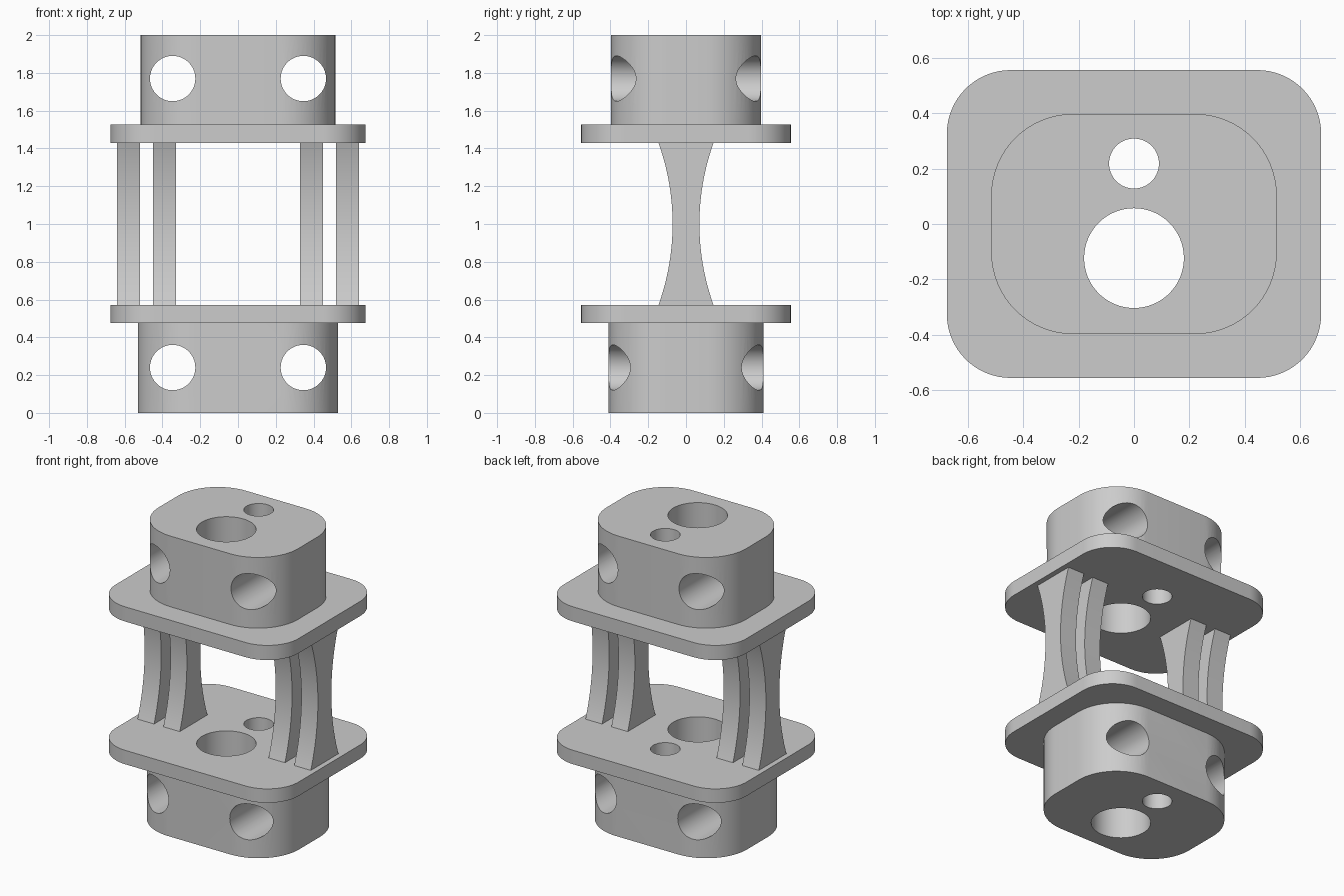
import bpy, bmesh, math
from mathutils import Matrix, Vector

default = bpy.data.objects.get("Cube")
if default:
    bpy.data.objects.remove(default, do_unlink=True)

GREY = 0.604
grey = bpy.data.materials.new("plain grey")
grey.use_nodes = True
grey.diffuse_color = (GREY, GREY, GREY, 1)
grey.node_tree.nodes["Principled BSDF"].inputs["Base Color"].default_value = (GREY, GREY, GREY, 1)


def make_object(name, bm):
    bmesh.ops.recalc_face_normals(bm, faces=bm.faces)
    mesh = bpy.data.meshes.new(name)
    bm.to_mesh(mesh)
    bm.free()
    mesh.materials.append(grey)
    obj = bpy.data.objects.new(name, mesh)
    bpy.context.collection.objects.link(obj)
    return obj


def activate(obj):
    bpy.ops.object.select_all(action="DESELECT")
    obj.select_set(True)
    bpy.context.view_layer.objects.active = obj


def rounded_block(name, half_x, half_y, radius, z0, z1):
    """Box with rounded upright corners."""
    bm = bmesh.new()
    bmesh.ops.create_cube(bm, size=2)
    bmesh.ops.scale(bm, vec=(half_x, half_y, (z1 - z0) / 2), verts=bm.verts)
    bmesh.ops.translate(bm, vec=(0, 0, (z0 + z1) / 2), verts=bm.verts)
    upright = [e for e in bm.edges if abs(e.verts[0].co.z - e.verts[1].co.z) > 0.01]
    bmesh.ops.bevel(bm, geom=upright, offset=radius, segments=16, profile=0.5, affect="EDGES")
    return make_object(name, bm)


def drill(obj, centre, radius, axis):
    """Cut a round hole right through an object."""
    bm = bmesh.new()
    turn = Matrix.Rotation(math.pi / 2, 4, "X") if axis == "Y" else Matrix()
    bmesh.ops.create_cone(bm, cap_ends=True, segments=64, radius1=radius, radius2=radius,
                          depth=5, matrix=Matrix.Translation(centre) @ turn)
    cutter = make_object("hole_cutter", bm)
    cutter.hide_render = True
    cut = obj.modifiers.new("hole", "BOOLEAN")
    cut.operation, cut.solver, cut.object = "DIFFERENCE", "EXACT", cutter
    activate(obj)
    bpy.ops.object.modifier_apply(modifier=cut.name)
    bpy.data.objects.remove(cutter, do_unlink=True)


def smooth(obj):
    activate(obj)
    bpy.ops.object.shade_smooth_by_angle(angle=math.radians(30))


def strut(name, x0, x1, z0, z1, end_half, waist_half):
    """Upright strip whose two edges curve in to a narrow waist."""
    half, sag = (z1 - z0) / 2, end_half - waist_half
    arc = (half ** 2 + sag ** 2) / (2 * sag)
    steps = 24
    right = []
    for i in range(steps + 1):
        h = half * (2 * i / steps - 1)
        right.append((waist_half + arc - math.sqrt(arc ** 2 - h ** 2), (z0 + z1) / 2 + h))
    outline = right + [(-y, z) for y, z in reversed(right)]
    bm = bmesh.new()
    face = bm.faces.new([bm.verts.new((x0, y, z)) for y, z in outline])
    out = bmesh.ops.extrude_face_region(bm, geom=[face])["geom"]
    bmesh.ops.translate(bm, vec=(x1 - x0, 0, 0),
                        verts=[v for v in out if isinstance(v, bmesh.types.BMVert)])
    smooth(make_object(name, bm))


# End blocks and flange plates
lower_block = rounded_block("lower_block", 0.53, 0.41, 0.30, 0, 0.477)
lower_plate = rounded_block("lower_plate", 0.675, 0.555, 0.23, 0.477, 0.57)
upper_plate = rounded_block("upper_plate", 0.675, 0.555, 0.23, 1.43, 1.523 + 0.005)
upper_block = rounded_block("upper_block", 0.515, 0.397, 0.295, 1.528, 2)

# Two upright bores through everything
for part in (lower_block, lower_plate, upper_plate, upper_block):
    drill(part, Vector((0, -0.123, 1)), 0.18, "Z")
    drill(part, Vector((0, 0.218, 1)), 0.09, "Z")

# Front-to-back bores through the end blocks
for part, z in ((lower_block, 0.24), (upper_block, 1.77)):
    for x in (-0.346, 0.346):
        drill(part, Vector((x, 0, z)), 0.12, "Y")

for part in (lower_block, lower_plate, upper_plate, upper_block):
    smooth(part)

# Paired struts on each side
for side, sign in (("left", 1), ("right", -1)):
    for place, x0, x1 in (("inner", 0.328, 0.449), ("outer", 0.518, 0.64)):
        strut(f"{side}_{place}_strut", sign * x0, sign * x1, 0.57, 1.43, 0.146, 0.071)
